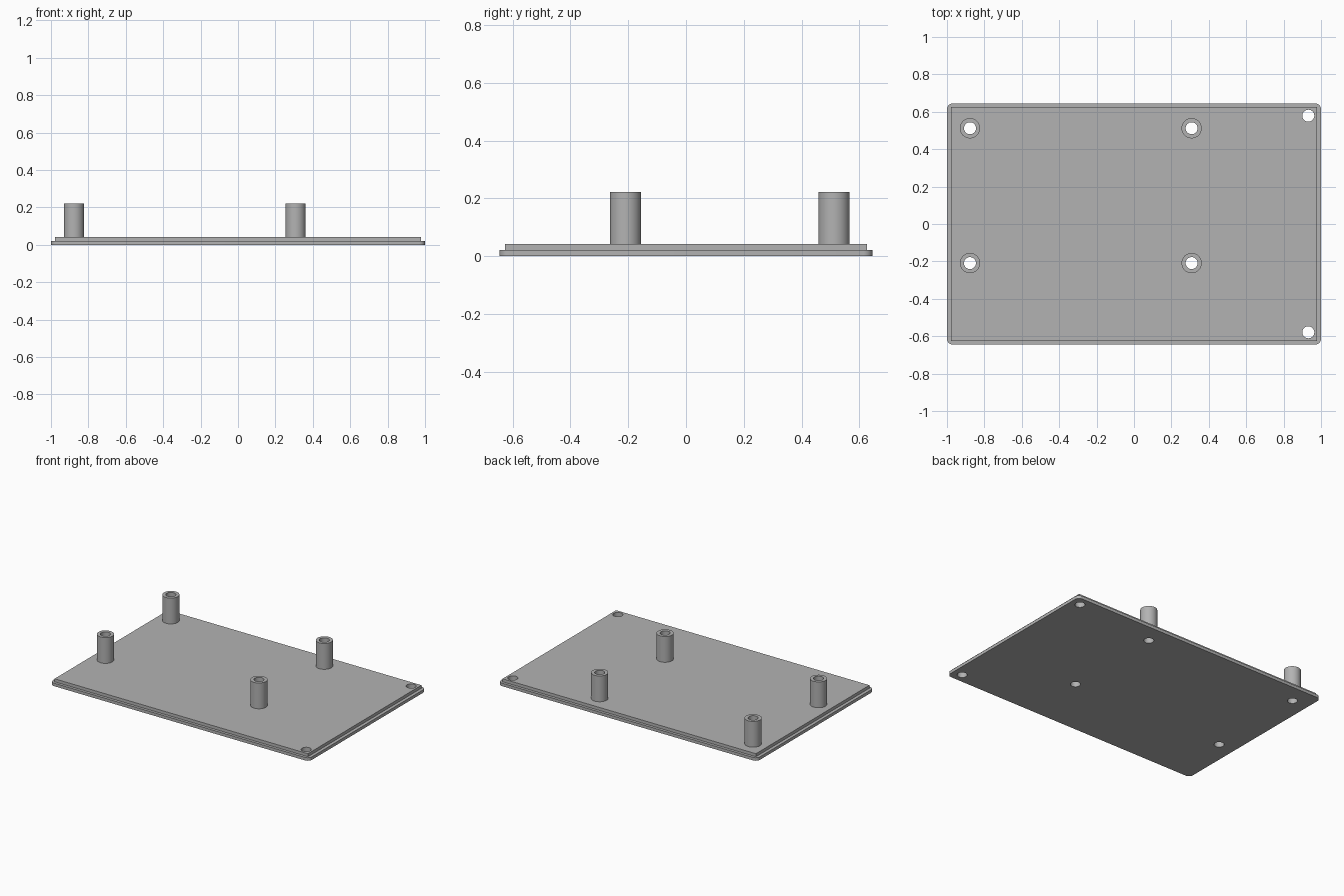
import bpy, bmesh, math
from mathutils import Matrix

cube = bpy.data.objects.get("Cube")
if cube:
    bpy.data.objects.remove(cube, do_unlink=True)

BASE_TOP, PANEL_TOP, POST_TOP = 0.021, 0.042, 0.222
POST_R, HOLE_R = 0.054, 0.032
SIDES = 48
POSTS = [(x, y) for x in (-0.877, 0.308) for y in (-0.209, 0.512)]
SCREWS = [(0.932, y) for y in (-0.579, 0.579)]

grey = bpy.data.materials.new("plastic_grey")
grey.use_nodes = True
COLOUR = (0.45, 0.45, 0.45, 1)
grey.diffuse_color = COLOUR
grey.node_tree.nodes["Principled BSDF"].inputs["Base Color"].default_value = COLOUR


def make_object(name, bm):
    bmesh.ops.recalc_face_normals(bm, faces=bm.faces)
    mesh = bpy.data.meshes.new(name)
    bm.to_mesh(mesh)
    bm.free()
    mesh.materials.append(grey)
    obj = bpy.data.objects.new(name, mesh)
    bpy.context.collection.objects.link(obj)
    return obj


def slab(name, half_x, half_y, z0, z1, radius=0):
    """Box with optionally rounded vertical corners."""
    bm = bmesh.new()
    size = Matrix.Diagonal((2 * half_x, 2 * half_y, z1 - z0, 1))
    bmesh.ops.create_cube(bm, size=1, matrix=Matrix.Translation((0, 0, (z0 + z1) / 2)) @ size)
    if radius:
        upright = [e for e in bm.edges if abs(e.verts[0].co.z - e.verts[1].co.z) > 0.001]
        bmesh.ops.bevel(bm, geom=upright, offset=radius, segments=8,
                        profile=0.5, affect='EDGES')
    return make_object(name, bm)


def tube(name, x, y):
    """Hollow standoff, open where it meets the plate."""
    bm = bmesh.new()
    profile = [(HOLE_R, PANEL_TOP), (HOLE_R, POST_TOP), (POST_R, POST_TOP), (POST_R, PANEL_TOP)]
    rings = [[bm.verts.new((x + r * math.cos(a), y + r * math.sin(a), z))
              for a in (math.tau * i / SIDES for i in range(SIDES))] for r, z in profile]
    for inner, outer in zip(rings, rings[1:]):
        for i in range(SIDES):
            j = (i + 1) % SIDES
            bm.faces.new((inner[i], outer[i], outer[j], inner[j]))
    obj = make_object(name, bm)
    # make sure the top rim points upward
    rim = max(obj.data.polygons, key=lambda p: p.center.z)
    if rim.normal.z < 0:
        obj.data.flip_normals()
    return obj


def smooth(obj):
    bpy.ops.object.select_all(action='DESELECT')
    obj.select_set(True)
    bpy.context.view_layer.objects.active = obj
    bpy.ops.object.shade_smooth_by_angle(angle=math.radians(30))


# Base plate with a raised panel on top
plate = slab("base_plate", 1, 0.645, 0, BASE_TOP, 0.032)
panel = slab("raised_panel", 0.978, 0.626, BASE_TOP / 2, PANEL_TOP)

# Drills for the screw holes and the standoff bores
bm = bmesh.new()
for x, y in POSTS + SCREWS:
    bmesh.ops.create_cone(bm, cap_ends=True, segments=SIDES, radius1=HOLE_R, radius2=HOLE_R,
                          depth=0.3, matrix=Matrix.Translation((x, y, 0)))
drills = make_object("drills", bm)
drills.hide_render = True

# Join the panel, drill the holes and bake the result
for helper, mode in ((panel, 'UNION'), (drills, 'DIFFERENCE')):
    mod = plate.modifiers.new(mode.title(), 'BOOLEAN')
    mod.object, mod.operation, mod.solver = helper, mode, 'EXACT'
bpy.context.view_layer.update()
baked = bpy.data.meshes.new_from_object(plate.evaluated_get(bpy.context.evaluated_depsgraph_get()))
plate.modifiers.clear()
plate.data = baked
for helper in (panel, drills):
    bpy.data.objects.remove(helper, do_unlink=True)
smooth(plate)

# Four standoffs
for n, (x, y) in enumerate(POSTS, 1):
    smooth(tube(f"standoff_{n}", x, y))
